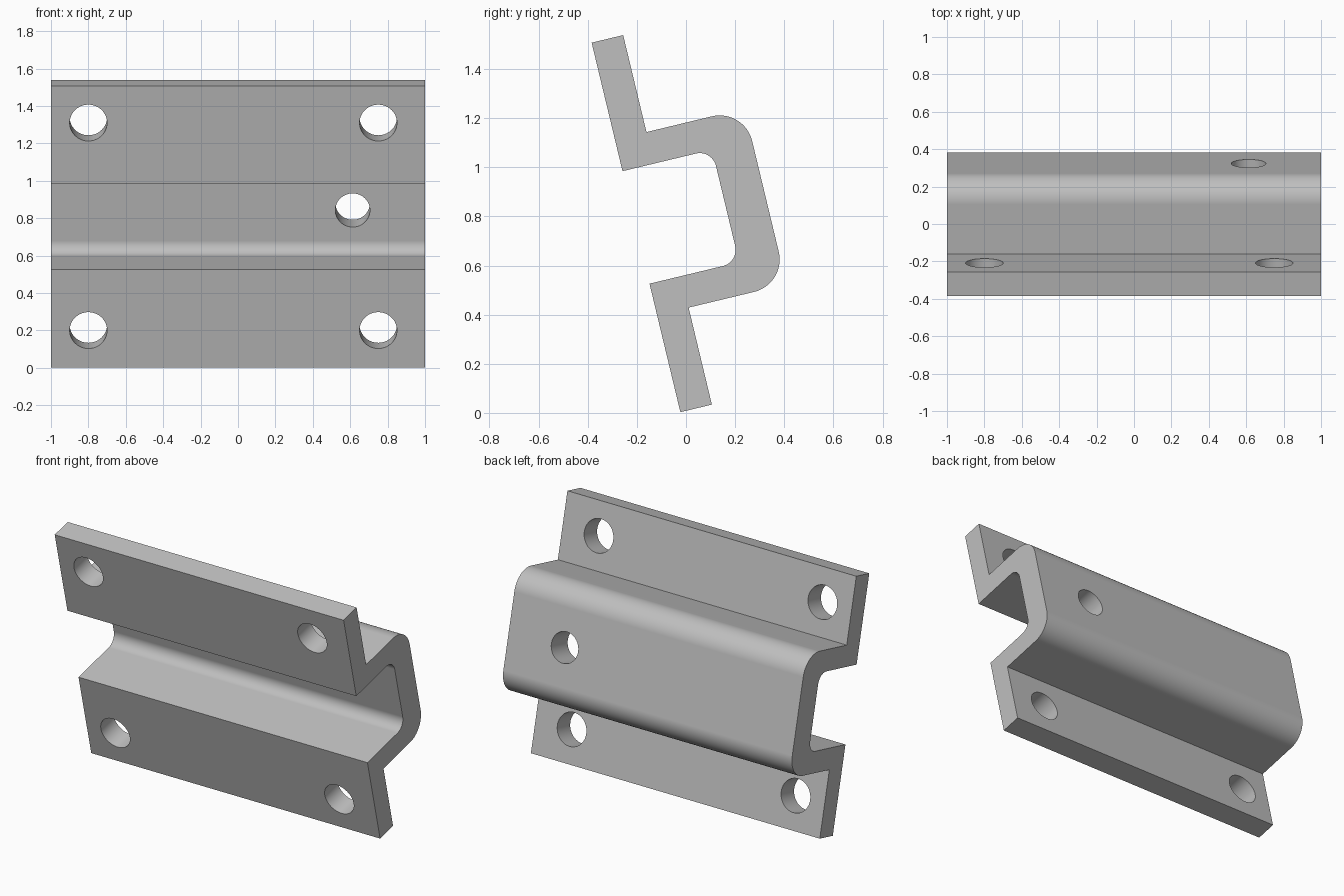
import bpy
import bmesh
from math import sin, cos, pi, radians
from mathutils import Matrix, Vector

cube = bpy.data.objects.get("Cube")
if cube:
    bpy.data.objects.remove(cube, do_unlink=True)

# Section dimensions, measured in the tilted frame of the bracket
THICK = 0.132        # flanges and webs
HEIGHT = 1.547       # along the tilted front face
FLANGE = 0.538       # height of each flange
DEPTH = 0.542        # front face to back face
BACK = 0.375         # front face to inside of back wall
R_OUT, R_IN = 0.136, 0.068
TILT = radians(13.5)
frame = Matrix.Translation((0, -0.023, 0.003)) @ Matrix.Rotation(TILT, 4, 'X')

steel = bpy.data.materials.new("plain grey")
steel.use_nodes = True
steel.diffuse_color = (0.52, 0.52, 0.52, 1)
steel.node_tree.nodes["Principled BSDF"].inputs["Base Color"].default_value = steel.diffuse_color


def arc(s, t, r, start, end, steps=16):
    """Points of a rounded corner around the centre s, t."""
    angles = [radians(start + (end - start) * i / steps) for i in range(steps + 1)]
    return [(s + r * cos(a), t + r * sin(a)) for a in angles]


def finish(bm, name):
    bmesh.ops.recalc_face_normals(bm, faces=bm.faces)
    mesh = bpy.data.meshes.new(name)
    bm.to_mesh(mesh)
    bm.free()
    mesh.materials.append(steel)
    obj = bpy.data.objects.new(name, mesh)
    bpy.context.collection.objects.link(obj)
    return obj


# Lower half of the hat section, then its mirror image for the upper half
low = FLANGE - THICK
outer = [(0, 0), (THICK, 0), (THICK, low)] + arc(DEPTH - R_OUT, low + R_OUT, R_OUT, -90, 0)
inner = arc(BACK - R_IN, FLANGE + R_IN, R_IN, 0, -90) + [(0, FLANGE)]


def flip(points):
    return [(s, HEIGHT - t) for s, t in reversed(points)]


profile = outer + flip(outer) + flip(inner) + inner

# Folded bracket, extruded across its full width
bm = bmesh.new()
face = bm.faces.new([bm.verts.new((-1, s, t)) for s, t in profile])
side = bmesh.ops.extrude_face_region(bm, geom=[face])
moved = [v for v in side["geom"] if isinstance(v, bmesh.types.BMVert)]
bmesh.ops.translate(bm, verts=moved, vec=(2, 0, 0))
bm.transform(frame)
bracket = finish(bm, "bracket")

# Bolt holes through the flanges and the single hole in the back wall
holes = [(x, t, THICK / 2, 0.1) for x in (-0.8, 0.75) for t in (0.203, HEIGHT - 0.203)]
holes.append((0.613, HEIGHT / 2, (BACK + DEPTH) / 2, 0.0925))
bm = bmesh.new()
for x, t, s, radius in holes:
    place = frame @ Matrix.Translation((x, s, t)) @ Matrix.Rotation(pi / 2, 4, 'X')
    bmesh.ops.create_cone(bm, cap_ends=True, segments=64, radius1=radius,
                          radius2=radius, depth=0.3, matrix=place)
cutter = finish(bm, "hole_cutter")
cutter.hide_render = True

bpy.ops.object.select_all(action='DESELECT')
bracket.select_set(True)
bpy.context.view_layer.objects.active = bracket
cut = bracket.modifiers.new("holes", 'BOOLEAN')
cut.operation = 'DIFFERENCE'
cut.solver = 'EXACT'
cut.object = cutter
bpy.ops.object.modifier_apply(modifier=cut.name)
bpy.data.objects.remove(cutter, do_unlink=True)

# Smooth bends and holes, crisp folds and flat walls
bpy.ops.object.shade_smooth_by_angle(angle=radians(30))
weighted = bracket.modifiers.new("flat_walls", 'WEIGHTED_NORMAL')
weighted.keep_sharp = True
